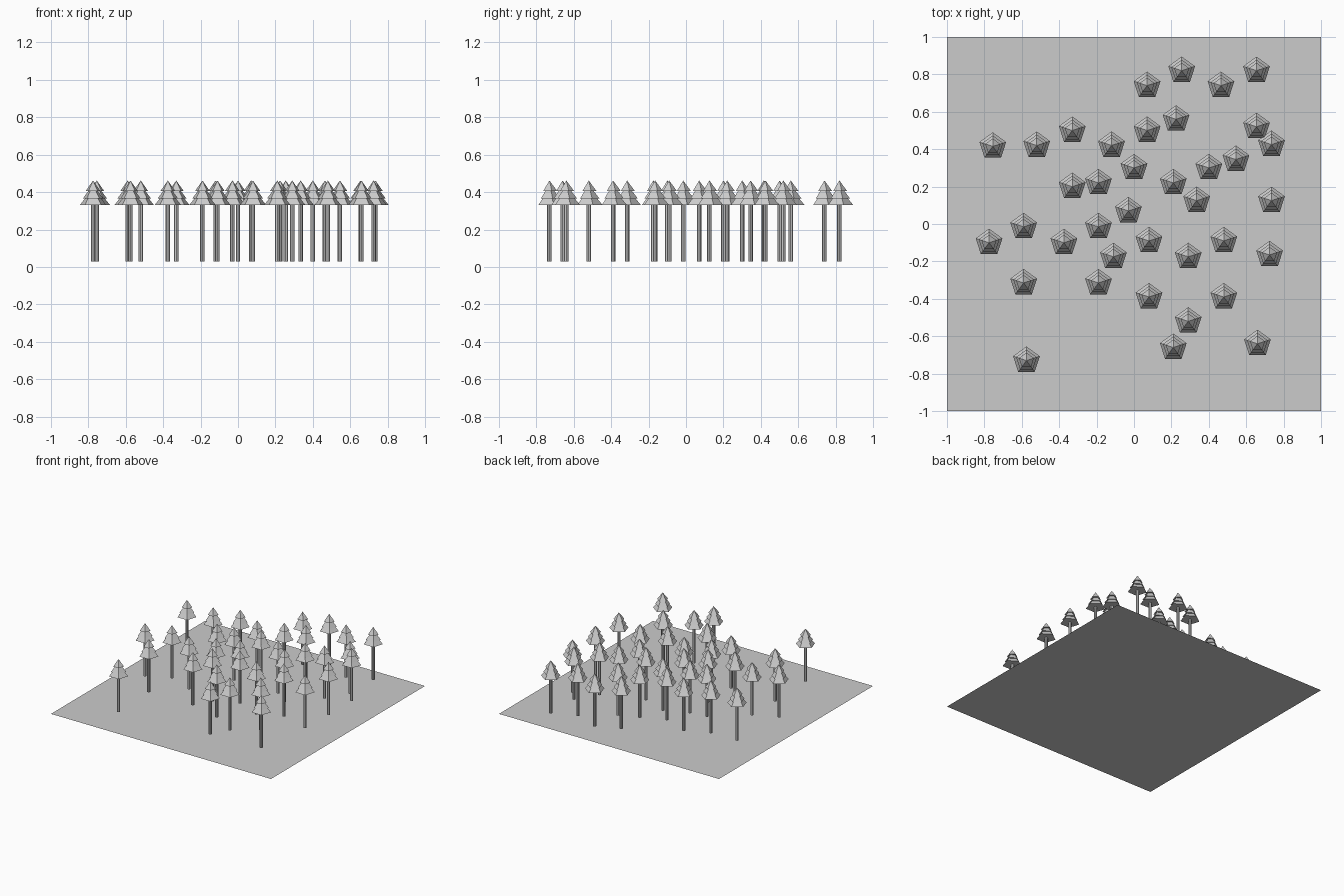
import bpy
import bmesh
from mathutils import Matrix, Vector

default_cube = bpy.data.objects.get("Cube")
if default_cube:
    bpy.data.objects.remove(default_cube, do_unlink=True)

# Single plain grey for everything
grey = bpy.data.materials.new("plain_grey")
grey.use_nodes = True
colour = (0.6, 0.6, 0.6, 1)
grey.diffuse_color = colour
grey.node_tree.nodes["Principled BSDF"].inputs["Base Color"].default_value = colour


def add_cone(bm, sides, bottom, top, radius, top_radius=0.0):
    """Closed cone or cylinder between two heights, one corner towards the back."""
    middle = Matrix.Translation((0, 0, (bottom + top) / 2))
    bmesh.ops.create_cone(bm, cap_ends=True, segments=sides, radius1=radius,
                          radius2=top_radius, depth=top - bottom, matrix=middle)
    bmesh.ops.remove_doubles(bm, verts=bm.verts, dist=1e-6)


def finish_mesh(bm, name):
    mesh = bpy.data.meshes.new(name)
    bm.to_mesh(mesh)
    bm.free()
    mesh.materials.append(grey)
    return mesh


def place(mesh, name, location=(0, 0, 0)):
    obj = bpy.data.objects.new(name, mesh)
    obj.location = location
    bpy.context.collection.objects.link(obj)
    return obj


# Flat square ground
bm = bmesh.new()
bmesh.ops.create_grid(bm, x_segments=1, y_segments=1, size=1)
place(finish_mesh(bm, "ground"), "ground")

# Trunk shared by all trees
bm = bmesh.new()
add_cone(bm, 8, 0.03, 0.34, 0.012, 0.012)
trunk_mesh = finish_mesh(bm, "trunk")

# Three stacked five-sided foliage tiers: bottom height, tip height, radius
bm = bmesh.new()
for bottom, tip, radius in ((0.33, 0.42, 0.075), (0.365, 0.44, 0.058), (0.405, 0.462, 0.042)):
    add_cone(bm, 5, bottom, tip, radius)
foliage_mesh = finish_mesh(bm, "foliage")

# Tree positions in hundredths, from the back row to the front
tree_spots = (
    (7, 74), (25.5, 82), (46.5, 74), (65.5, 82),
    (22.5, 56), (7, 50), (65.5, 52), (73.5, 42.5), (54.5, 34.5), (40, 30),
    (-75.5, 41.5), (-52, 42), (-33, 50), (-12, 42), (0, 30),
    (21, 22), (-33, 20), (-19, 22), (33.5, 12.5), (73.5, 12.5), (-3, 7),
    (-59, -1.5), (-19, -1.5), (-77.5, -10), (-37.5, -10), (8, -9), (48, -9),
    (-11, -17.5), (29, -17.5), (72.5, -16.5), (-59, -31.5), (-19, -31.5),
    (8, -39), (48, -39), (29, -52), (21, -66), (66, -64), (-57.5, -73),
)

for x, y in tree_spots:
    spot = Vector((x, y, 0)) / 100
    place(trunk_mesh, "tree_trunk", spot)
    place(foliage_mesh, "tree_foliage", spot)
